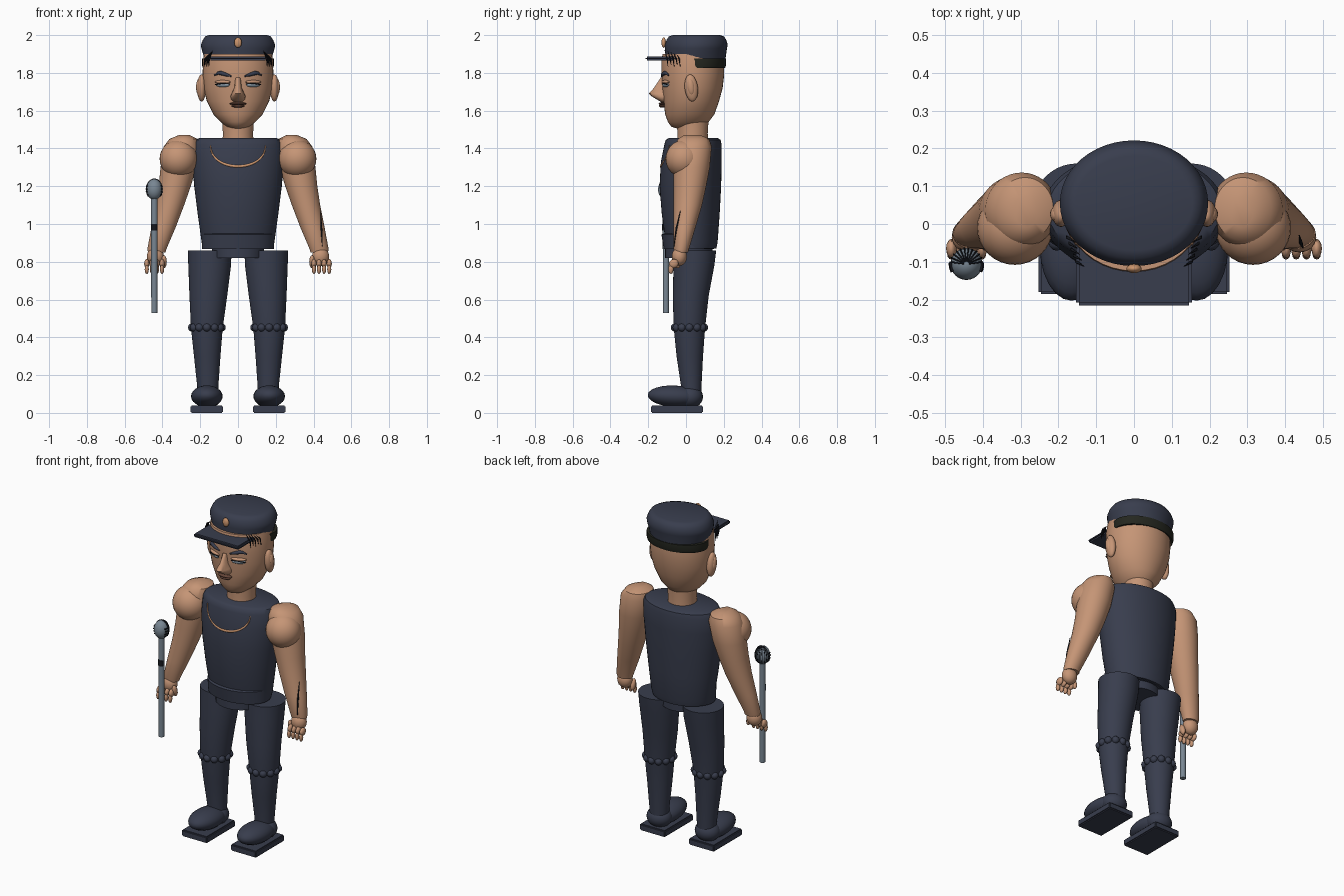
import bpy, bmesh, math
from mathutils import Vector, Euler

cube = bpy.data.objects.get("Cube")
if cube:
    bpy.data.objects.remove(cube, do_unlink=True)


def material(name, r, g, b):
    m = bpy.data.materials.new(name)
    m.use_nodes = True
    m.diffuse_color = (r, g, b, 1)
    m.node_tree.nodes["Principled BSDF"].inputs["Base Color"].default_value = (r, g, b, 1)
    return m


SKIN = material("tan skin", .56, .30, .18)
NAVY = material("navy cloth", .04, .047, .075)
STEEL = material("blue grey metal", .19, .24, .29)
EYE = material("pale eye", .25, .32, .38)
HAIR = material("dark hair", .018, .02, .014)
BLACK = material("black", .008, .009, .013)
LIP = material("brown lips", .13, .06, .04)
GOLD = material("gold", .6, .3, .15)


def finish(name, bm, mat, angle=40):
    bmesh.ops.recalc_face_normals(bm, faces=bm.faces)
    me = bpy.data.meshes.new(name)
    bm.to_mesh(me)
    bm.free()
    me.materials.append(mat)
    ob = bpy.data.objects.new(name, me)
    bpy.context.collection.objects.link(ob)
    bpy.ops.object.select_all(action='DESELECT')
    bpy.context.view_layer.objects.active = ob
    ob.select_set(True)
    bpy.ops.object.shade_smooth_by_angle(angle=math.radians(angle))
    return ob


def loft(name, rings, mat, sides=40, side=1):
    """Skin elliptical rings (x, y, z, rx, ry) and close both ends."""
    bm = bmesh.new()
    loops = []
    for x, y, z, rx, ry in rings:
        loops.append([bm.verts.new((side * x + rx * math.cos(math.tau * i / sides),
                                    y + ry * math.sin(math.tau * i / sides), z))
                      for i in range(sides)])
    for a, b in zip(loops, loops[1:]):
        for i in range(sides):
            j = (i + 1) % sides
            bm.faces.new((a[i], a[j], b[j], b[i]))
    bm.faces.new(loops[0])
    bm.faces.new(loops[-1])
    return finish(name, bm, mat)


def ball(name, loc, semi, mat, rot=(0, 0, 0), seg=24):
    bm = bmesh.new()
    bmesh.ops.create_uvsphere(bm, u_segments=seg, v_segments=seg // 2, radius=1)
    turn = Euler(rot).to_matrix()
    for v in bm.verts:
        v.co = turn @ (v.co * Vector(semi)) + Vector(loc)
    return finish(name, bm, mat)


def box(name, loc, size, mat, bevel=.006):
    bm = bmesh.new()
    bmesh.ops.create_cube(bm, size=1)
    for v in bm.verts:
        v.co = v.co * Vector(size) + Vector(loc)
    bmesh.ops.bevel(bm, geom=list(bm.edges), offset=bevel, segments=2, affect='EDGES')
    return finish(name, bm, mat)


def tube(name, points, radius, mat, taper=False, closed=False):
    cu = bpy.data.curves.new(name, 'CURVE')
    cu.dimensions = '3D'
    cu.bevel_depth = radius
    cu.bevel_resolution = 2
    cu.use_fill_caps = True
    sp = cu.splines.new('POLY')
    sp.points.add(len(points) - 1)
    sp.use_cyclic_u = closed
    for i, p in enumerate(points):
        sp.points[i].co = (*p, 1)
        if taper:
            sp.points[i].radius = .3 + .7 * math.sin(math.pi * i / (len(points) - 1))
    cu.materials.append(mat)
    ob = bpy.data.objects.new(name, cu)
    bpy.context.collection.objects.link(ob)
    return ob


# Torso, waistband and hips
loft("vest", [(0, .03, .87, .185, .13), (0, .03, .9, .192, .137), (0, .025, 1.05, .213, .153),
              (0, .023, 1.2, .232, .163), (0, .028, 1.33, .243, .161), (0, .037, 1.42, .24, .152),
              (0, .038, 1.445, .228, .145), (0, .038, 1.455, .205, .13)], NAVY, 48)
loft("waistband", [(0, .015, .868, .19, .133), (0, .015, .945, .192, .145), (0, .015, .95, .18, .13)], NAVY, 48)
loft("hips", [(0, .015, .82, .135, .125), (0, .015, .9, .14, .125)], NAVY)

# Chain lying on the chest
chain = []
for i in range(25):
    a = math.pi * i / 24
    x, z = -.145 * math.cos(a), 1.415 - .11 * math.sin(a) ** .9
    t = (z - 1.2) / .22
    chain.append((x, .023 + .012 * t - (.164 - .01 * t) * math.sqrt(1 - (x / .24) ** 2), z))
tube("neck_chain", chain, .008, GOLD, taper=True)

# Neck and head
loft("neck", [(0, .035, 1.43, .082, .082), (0, .035, 1.48, .08, .08), (0, .035, 1.56, .085, .085)], SKIN)
loft("head", [(0, .005, 1.505, .035, .05), (0, .005, 1.515, .06, .082), (0, .012, 1.54, .092, .108),
              (0, .02, 1.58, .13, .13), (0, .028, 1.65, .165, .147), (0, .034, 1.72, .182, .16),
              (0, .036, 1.79, .187, .166), (0, .036, 1.86, .186, .167), (0, .036, 1.9, .18, .16)], SKIN)
loft("nose", [(0, -.12, 1.645, .02, .01), (0, -.12, 1.66, .036, .035), (0, -.12, 1.675, .04, .06),
              (0, -.12, 1.69, .034, .077), (0, -.12, 1.72, .02, .05), (0, -.12, 1.775, .014, .014)], SKIN, 20)
ball("lips", (0, -.125, 1.637), (.045, .02, .008), LIP)
ball("lower_lip", (0, -.124, 1.625), (.034, .02, .009), LIP)

for s, tag in ((1, "left"), (-1, "right")):
    # Face details
    ball(tag + "_ear", (s * .193, .028, 1.72), (.024, .035, .072), SKIN, (.12, 0, 0))
    ball(tag + "_inner_ear", (s * .206, .026, 1.725), (.016, .02, .045), SKIN, (.12, 0, 0))
    ball(tag + "_eye", (s * .08, -.107, 1.737), (.04, .012, .013), EYE, (0, 0, s * .4))
    ball(tag + "_eyelid", (s * .08, -.107, 1.752), (.045, .016, .01), SKIN, (0, 0, s * .4))
    tube(tag + "_lash", [(s * .042, -.123, 1.74), (s * .08, -.121, 1.745), (s * .12, -.099, 1.738)], .003, BLACK)
    tube(tag + "_eyebrow", [(s * .035, -.13, 1.782), (s * .06, -.125, 1.79), (s * .09, -.114, 1.799),
                            (s * .105, -.106, 1.799), (s * .125, -.092, 1.787)], .011, NAVY, taper=True)
    # Stray hair beside the peak
    for i in range(5):
        y = -.1 + .016 * i
        x = .152 + .006 * i
        tube(tag + "_hair_strand", [(s * (x - .02), y - .012, 1.92 - .006 * i), (s * x, y, 1.875),
                                    (s * (x + .002), y + .005, 1.835 + .01 * (i % 2))], .004, BLACK, taper=True)

    # Arm
    loft(tag + "_arm", [(.43, -.025, .85, .046, .036), (.43, -.025, .865, .05, .04), (.395, -.008, .98, .064, .058),
                        (.36, .01, 1.1, .075, .075), (.335, .021, 1.2, .085, .086), (.315, .03, 1.3, .095, .096),
                        (.297, .037, 1.41, .096, .099), (.288, .04, 1.45, .075, .083),
                        (.285, .035, 1.47, .03, .045)], SKIN, side=s)
    ball(tag + "_shoulder", (s * .315, -.01, 1.345), (.1, .098, .1), SKIN, seg=32)
    ball(tag + "_palm", (s * .437, -.035, .828), (.045, .04, .05), SKIN)
    for i in range(4):
        x = s * (.402 + .027 * i)
        ball(tag + "_finger", (x, -.065, .79), (.014, .026, .024), SKIN, (.5, 0, 0), 12)
        ball(tag + "_fingertip", (x, -.08, .76), (.011, .014, .025), SKIN, (0, 0, 0), 12)
    ball(tag + "_thumb", (s * .392, -.05, .8), (.015, .018, .036), SKIN, (.3, 0, 0), 12)

    # Trouser leg with a scalloped knee seam
    loft(tag + "_leg", [(.16, .028, .1, .055, .053), (.16, .028, .14, .056, .054), (.163, .02, .3, .07, .07),
                        (.165, .018, .45, .084, .083), (.157, .025, .62, .1, .095),
                        (.15, .042, .78, .113, .108), (.15, .048, .86, .116, .112)], NAVY, side=s)
    for i in range(12):
        a = math.tau * i / 12
        ball(tag + "_knee_fold", (s * .165 + .078 * math.cos(a), .018 + .077 * math.sin(a), .452),
             (.022, .022, .022), NAVY, seg=12)

    # Shoe
    ball(tag + "_shoe", (s * .165, -.06, .088), (.084, .143, .057), NAVY, (-.05, 0, 0))
    ball(tag + "_shoe_heel", (s * .163, .022, .085), (.075, .068, .06), NAVY)
    box(tag + "_sole", (s * .166, -.048, .02), (.172, .275, .04), NAVY)

# Dark mark along the left forearm
tube("forearm_mark", [(.437, -.03, 1.07), (.441, -.05, .98), (.447, -.064, .88)], .005, BLACK, taper=True)

# Cap
loft("cap", [(0, .05, 1.865, .176, .158), (0, .051, 1.89, .182, .16), (0, .053, 1.93, .194, .164),
             (0, .055, 1.95, .196, .166), (0, .055, 1.975, .186, .158), (0, .055, 1.993, .174, .146),
             (0, .055, 2.0, .155, .125)], NAVY, 48)
box("cap_peak", (0, -.108, 1.876), (.306, .215, .022), NAVY, .008)
loft("back_hair", [(0, .075, 1.825, .186, .131), (0, .077, 1.84, .19, .135), (0, .077, 1.875, .19, .135)], HAIR)
ball("cap_badge", (0, -.118, 1.96), (.02, .012, .027), GOLD)

# Staff with a ribbed round head
px, py = -.443, -.106
loft("staff", [(px, py, .53, .016, .016), (px, py, 1.15, .018, .018)], STEEL, 20)
loft("staff_switch", [(px, py - .004, .965, .017, .017), (px, py - .004, 1.0, .017, .017)], BLACK, 20)
ball("staff_head", (px, py, 1.183), (.042, .042, .055), STEEL)
for k in range(6):
    a = math.pi * (k + .5) / 12
    for d in (a, math.pi - a):
        tube("head_rib", [(px + .043 * math.cos(d) * math.cos(e), py + .043 * math.sin(d) * math.cos(e),
                           1.183 + .056 * math.sin(e)) for e in [i * .15 - .7 for i in range(15)]], .002, BLACK)
for z in (1.155, 1.17, 1.185, 1.2):
    r = .043 * math.sqrt(1 - ((z - 1.183) / .055) ** 2)
    for a in (-.5, math.pi - .1):
        tube("head_notch", [(px + r * math.cos(a + .15 * i), py + r * math.sin(a + .15 * i), z)
                            for i in range(5)], .004, BLACK)
